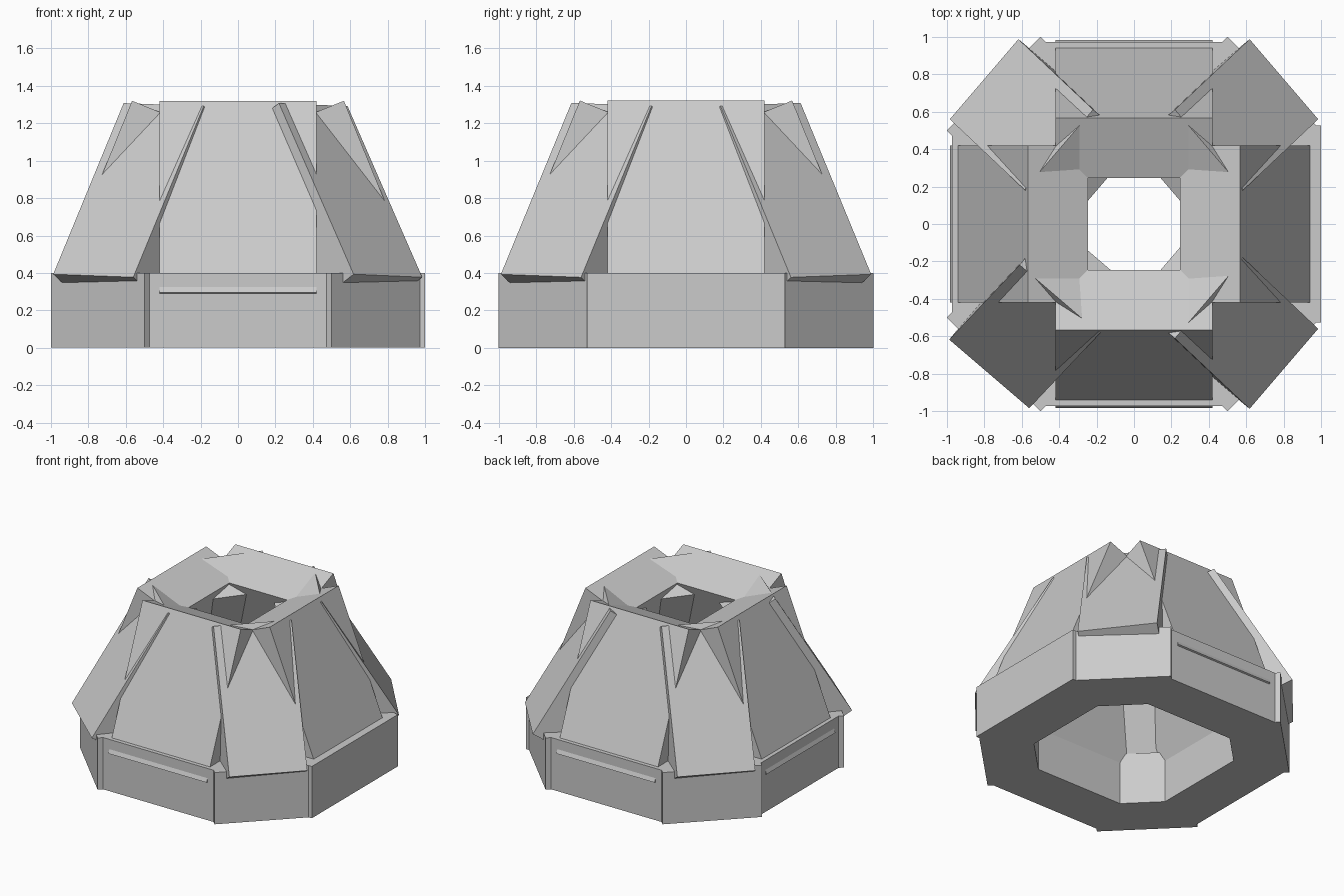
import bpy, bmesh
from math import pi, sin, cos, sqrt
from mathutils import Vector, Matrix

if "Cube" in bpy.data.objects:
    bpy.data.objects.remove(bpy.data.objects["Cube"])


def block(name, corner, a, b, c, matrix=Matrix.Identity(4)):
    """Box spanned by three edge vectors from one corner."""
    bm = bmesh.new()
    bmesh.ops.create_cube(bm, size=1)
    for v in bm.verts:
        p = v.co + Vector((.5, .5, .5))
        v.co = matrix @ (corner + a * p.x + b * p.y + c * p.z)
    bmesh.ops.recalc_face_normals(bm, faces=bm.faces)
    me = bpy.data.meshes.new(name)
    bm.to_mesh(me)
    bm.free()
    ob = bpy.data.objects.new(name, me)
    bpy.context.collection.objects.link(ob)
    return ob


def turn(angle):
    return Matrix.Rotation(angle, 4, 'Z')


X, Y, Z = Vector((1, 0, 0)), Vector((0, 1, 0)), Vector((0, 0, 1))
THICK = 0.345
sides = ["front", "right", "back", "left"]

for i, side in enumerate(sides):
    rot = turn(i * pi / 2)

    # Straight base walls (the right one stands slightly further out)
    out = 1.0 if side == "right" else 0.972
    block(side + "_base_wall", Vector((-.527, -out, 0)),
          X * 1.054, Y * .375, Z * .4, rot)

    # Diagonal base walls
    block(side + "_corner_base_wall", Vector((-.3535, -1.5 / sqrt(2), 0)),
          X * .707, Y * .375, Z * .4, turn(i * pi / 2 + pi / 4))

    # Leaning main slabs, lower edge just breaking through the wall
    up = Vector((0, .375, .92)).normalized()
    inward = Vector((0, up.z, -up.y))
    block(side + "_slab", Vector((-.42, -.984, .295)),
          X * .84, up * 1.107, inward * THICK, rot)

# Leaning corner slabs, slightly twisted
p = Vector((.618, -.988, .393))
edge = Vector((.985, -.56, .377)) - p
up = Vector((-.405, .37, .915))
up -= edge * (up.dot(edge) / edge.dot(edge))
inward = up.cross(edge).normalized()
if inward.x > 0:
    inward = -inward
corners = {
    "front_right": Matrix.Identity(4),
    "back_right": Matrix.Diagonal((1, -1, 1, 1)),
    "back_left": Matrix.Diagonal((-1, -1, 1, 1)),
    "front_left": turn(-pi / 2),
}
for name, m in corners.items():
    block(name + "_corner_slab", p, edge, up, inward * THICK, m)
